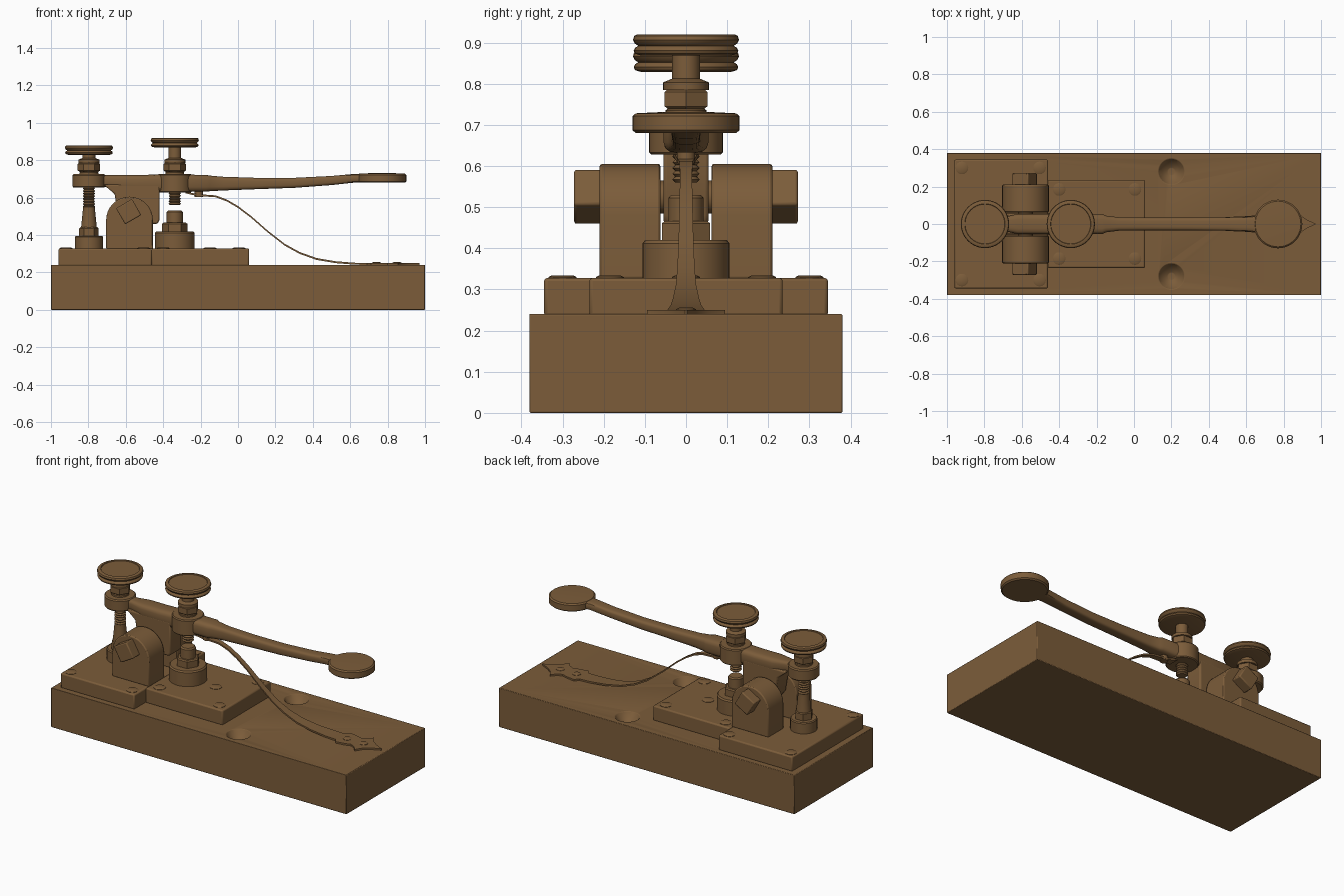
import bpy, bmesh
from math import sin, cos, pi, radians
from mathutils import Matrix

cube = bpy.data.objects.get("Cube")
if cube:
    bpy.data.objects.remove(cube, do_unlink=True)

brown = bpy.data.materials.new("warm brown")
brown.use_nodes = True
colour = (0.2, 0.108, 0.042, 1)
brown.diffuse_color = colour
brown.node_tree.nodes["Principled BSDF"].inputs["Base Color"].default_value = colour


def finish(name, bm, bevel=0, angle=35):
    bmesh.ops.recalc_face_normals(bm, faces=bm.faces)
    me = bpy.data.meshes.new(name)
    bm.to_mesh(me)
    bm.free()
    ob = bpy.data.objects.new(name, me)
    bpy.context.collection.objects.link(ob)
    me.materials.append(brown)
    if bevel:
        mod = ob.modifiers.new("soft edges", 'BEVEL')
        mod.width, mod.segments, mod.limit_method = bevel, 2, 'ANGLE'
    bpy.ops.object.select_all(action='DESELECT')
    ob.select_set(True)
    bpy.context.view_layer.objects.active = ob
    bpy.ops.object.shade_smooth_by_angle(angle=radians(angle))
    return ob


def skin(bm, rings):
    """Bridge equal-sized closed rings of points and cap both ends."""
    loops = [[bm.verts.new(p) for p in ring] for ring in rings]
    n = len(loops[0])
    for a, b in zip(loops, loops[1:]):
        for i in range(n):
            j = (i + 1) % n
            bm.faces.new((a[i], a[j], b[j], b[i]))
    bm.faces.new(loops[0][::-1])
    bm.faces.new(loops[-1])


def box(name, x0, x1, y0, y1, z0, z1, bevel=0.008):
    bm = bmesh.new()
    skin(bm, [[(x0, y0, z), (x1, y0, z), (x1, y1, z), (x0, y1, z)] for z in (z0, z1)])
    return finish(name, bm, bevel)


def lathe(name, x, y, profile, sides=32, bevel=0):
    bm = bmesh.new()
    skin(bm, [[(x + r * cos(2 * pi * i / sides), y + r * sin(2 * pi * i / sides), z)
               for i in range(sides)] for r, z in profile])
    return finish(name, bm, bevel)


def extrude_y(name, outline, y0, y1, bevel=0):
    bm = bmesh.new()
    skin(bm, [[(x, y, z) for x, z in outline] for y in (y0, y1)])
    return finish(name, bm, bevel)


def thread(name, x, z0, z1, r, pitch=0.014):
    count = round((z1 - z0) / pitch)
    profile = [(r * 0.8, z0)]
    for i in range(count):
        profile += [(r, z0 + (i + 0.5) * pitch), (r * 0.8, z0 + (i + 1) * pitch)]
    lathe(name, x, 0, profile, 20)


# Wooden base with two countersunk mounting holes
base = box("base", -1, 1, -0.38, 0.38, 0, 0.24, 0.012)
for y in (-0.28, 0.28):
    cutter = lathe("hole_cutter", 0.2, y, [(0.02, 0.19), (0.05, 0.21), (0.07, 0.241), (0.07, 0.28)])
    cutter.hide_render = True
    mod = base.modifiers.new("hole", 'BOOLEAN')
    mod.operation, mod.object = 'DIFFERENCE', cutter
    bpy.context.view_layer.objects.active = base
    bpy.ops.object.modifier_apply(modifier=mod.name)
    bpy.data.objects.remove(cutter, do_unlink=True)

# Mounting plates and their screws
box("rear_plate", -0.96, -0.46, -0.345, 0.345, 0.235, 0.328)
box("front_plate", -0.462, 0.06, -0.235, 0.235, 0.235, 0.328)
spots = [(x, s * y) for x, y in ((-0.92, 0.3), (-0.505, 0.3), (-0.4, 0.185), (0.005, 0.185))
         for s in (-1, 1)] + [(-0.15, 0)]
for x, y in spots:
    lathe("plate_screw", x, y, [(0.034, 0.32), (0.034, 0.33), (0.026, 0.334)], 16)

# Arched bearing posts with square-headed pivot bolts
px, pz = -0.58, 0.48
arch = [(px + 0.125, 0.325)] + [(px + 0.125 * cos(pi * i / 16), pz + 0.125 * sin(pi * i / 16))
                                for i in range(17)] + [(px - 0.125, 0.325)]
for side, s in (("left", 1), ("right", -1)):
    extrude_y(side + "_post", arch, s * 0.062, s * 0.21, 0.006)
    head = [(px - 0.005 + 0.07 * cos(radians(75 + 90 * i)), 0.525 + 0.07 * sin(radians(75 + 90 * i)))
            for i in range(4)]
    extrude_y(side + "_pivot_bolt", head, s * 0.205, s * 0.272, 0.006)

# Hanging pivot block of the lever, carried between the posts
extrude_y("pivot_block", [(-0.72, 0.67), (-0.66, 0.62), (-0.64, 0.5), (-0.61, 0.46), (-0.43, 0.46),
                          (-0.42, 0.48), (-0.42, 0.67)], -0.055, 0.055, 0.008)
extrude_y("pivot_axle", [(px + 0.04 * cos(pi * i / 8), 0.525 + 0.04 * sin(pi * i / 8))
                         for i in range(16)], -0.1, 0.1)

# Lever arm: x, half width, bottom, top
stations = [(-0.8, 0.045, 0.66, 0.72), (-0.7, 0.035, 0.655, 0.72), (-0.62, 0.055, 0.64, 0.722),
            (-0.5, 0.055, 0.63, 0.722), (-0.42, 0.055, 0.63, 0.725), (-0.17, 0.055, 0.632, 0.722),
            (-0.15, 0.045, 0.634, 0.718), (-0.08, 0.036, 0.638, 0.712), (0.1, 0.034, 0.645, 0.706),
            (0.3, 0.034, 0.652, 0.706), (0.5, 0.036, 0.667, 0.716), (0.62, 0.04, 0.68, 0.727),
            (0.72, 0.055, 0.685, 0.728)]
rings = []
for x, w, lo, hi in stations:
    ring = []
    for i in range(16):
        c, s = cos(2 * pi * (i + 0.5) / 16), sin(2 * pi * (i + 0.5) / 16)
        sq = lambda v: (1 if v > 0 else -1) * abs(v) ** 0.5
        ring.append((x, w * sq(c), (lo + hi) / 2 + (hi - lo) / 2 * sq(s)))
    rings.append(ring)
bm = bmesh.new()
skin(bm, rings)
finish("lever_arm", bm)
lathe("lever_rear_boss", -0.797, 0, [(0.082, 0.653), (0.088, 0.66), (0.088, 0.718), (0.082, 0.725)])
lathe("lever_front_boss", -0.338, 0, [(0.085, 0.628), (0.09, 0.633), (0.09, 0.72), (0.085, 0.726)])
lathe("finger_rest", 0.77, 0, [(0.122, 0.68), (0.13, 0.687), (0.13, 0.721), (0.122, 0.728), (0.06, 0.731)], 40)

# Adjusting screws: knurled knob, neck, collar, lock nut and thread
for name, x, top, tip in (("rear", -0.797, 0.88, 0.545), ("front", -0.338, 0.92, 0.56)):
    knob = [(0.108, -0.052), (0.124, -0.047), (0.127, -0.04), (0.124, -0.033), (0.116, -0.028),
            (0.124, -0.023), (0.129, -0.014), (0.126, -0.004), (0.118, 0), (0.108, 0), (0.106, -0.004)]
    lathe(name + "_knob", x, 0, [(r, top + z) for r, z in knob], 40)
    lathe(name + "_neck", x, 0, [(0.034, 0.72), (0.034, top - 0.04)], 24)
    lathe(name + "_washer", x, 0, [(0.05, 0.72), (0.05, 0.735), (0.04, 0.742)], 24)
    lathe(name + "_lock_nut", x, 0, [(0.05, 0.738), (0.06, 0.745), (0.06, 0.78), (0.05, 0.787)], 6)
    lathe(name + "_collar", x, 0, [(0.056, 0.785), (0.056, 0.803), (0.034, 0.812)], 24)
    thread(name + "_thread", x, tip, 0.67, 0.033)

# Rear stop and front contact standing on the plates
lathe("rear_stop_foot", -0.797, 0, [(0.075, 0.32), (0.075, 0.39), (0.07, 0.396)], 32)
lathe("rear_stop_nut", -0.797, 0, [(0.052, 0.39), (0.052, 0.436), (0.046, 0.442)], 6)
lathe("rear_stop_post", -0.797, 0, [(0.043, 0.43), (0.033, 0.53), (0.033, 0.55)], 24)
lathe("contact_foot", -0.338, 0, [(0.106, 0.32), (0.106, 0.412), (0.099, 0.42)], 32)
lathe("contact_nut", -0.338, 0, [(0.068, 0.415), (0.068, 0.46), (0.06, 0.466)], 6)
lathe("contact_post", -0.338, 0, [(0.043, 0.46), (0.043, 0.522), (0.036, 0.53)], 24)

# Leaf spring: x, height, half width, ending in a pointed ornamental foot
leaf = [(-0.28, 0.628, 0.03), (-0.22, 0.614, 0.022), (-0.12, 0.607, 0.016), (-0.06, 0.585, 0.015),
        (0, 0.55, 0.015), (0.07, 0.497, 0.016), (0.16, 0.418, 0.018), (0.25, 0.348, 0.021),
        (0.33, 0.304, 0.025), (0.42, 0.272, 0.032), (0.52, 0.255, 0.038), (0.62, 0.247, 0.044),
        (0.69, 0.245, 0.045), (0.71, 0.245, 0.07), (0.77, 0.245, 0.06), (0.8, 0.245, 0.05),
        (0.83, 0.245, 0.065), (0.855, 0.245, 0.095), (0.88, 0.245, 0.055), (0.92, 0.245, 0.025),
        (0.97, 0.245, 0.002)]
bm = bmesh.new()
skin(bm, [[(x, -w, z - 0.005), (x, w, z - 0.005), (x, w, z + 0.005), (x, -w, z + 0.005)]
          for x, z, w in leaf])
finish("leaf_spring", bm)
lathe("spring_top_screw", -0.21, 0, [(0.022, 0.603), (0.022, 0.64)], 16)
for x in (0.74, 0.85):
    lathe("spring_foot_screw", x, 0, [(0.024, 0.245), (0.024, 0.252), (0.016, 0.256)], 16)
